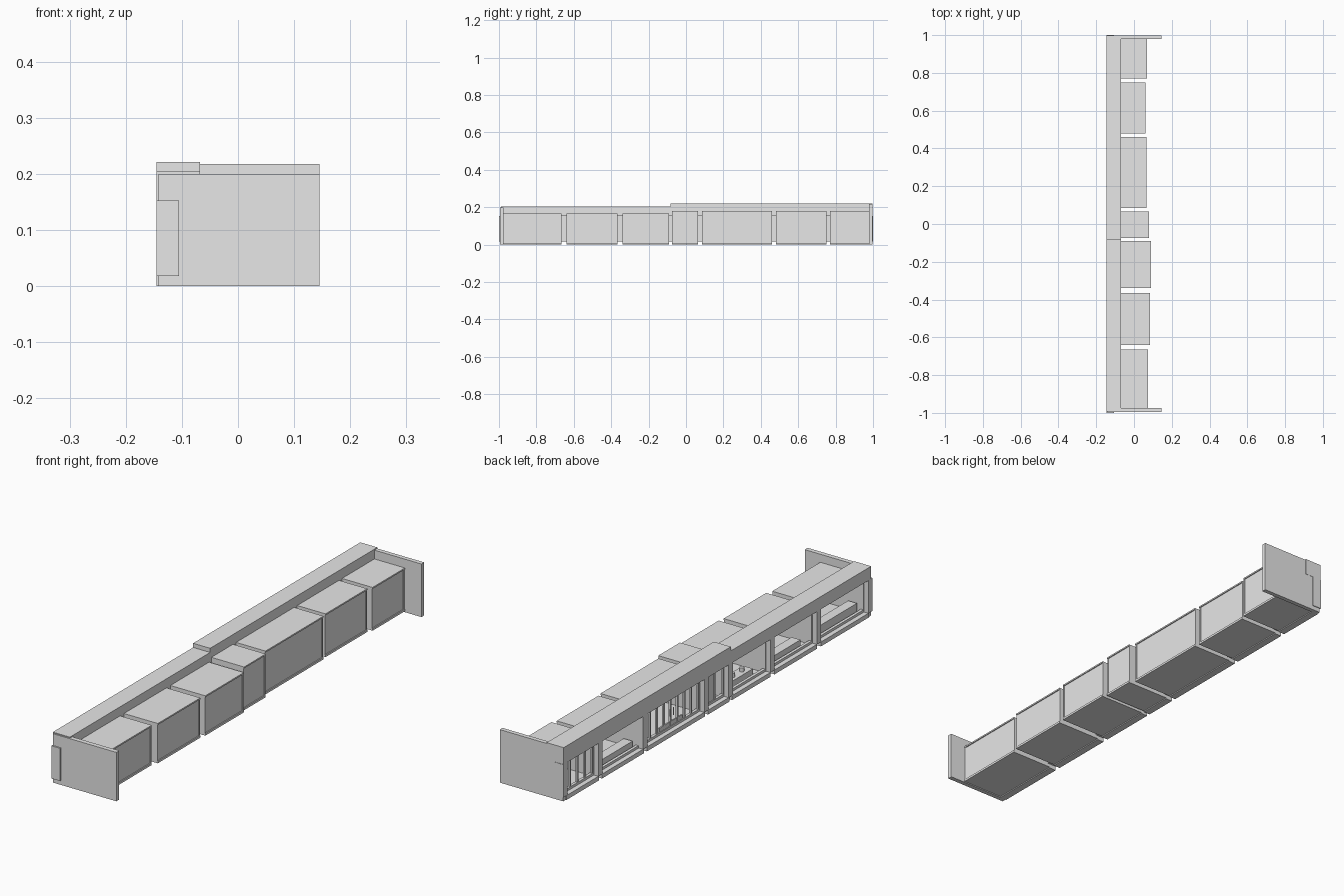
import bpy

cube = bpy.data.objects.get("Cube")
if cube:
    bpy.data.objects.remove(cube, do_unlink=True)

grey = bpy.data.materials.new("plain grey")
grey.use_nodes = True
grey.diffuse_color = (0.8, 0.8, 0.8, 1)
grey.node_tree.nodes["Principled BSDF"].inputs["Base Color"].default_value = (0.8, 0.8, 0.8, 1)


def finish(ob, name):
    ob.name = name
    ob.data.materials.append(grey)
    return ob


def box(name, x, y, z):
    """Box from (low, high) ranges on each axis."""
    bpy.ops.mesh.primitive_cube_add(size=1, location=[sum(r) / 2 for r in (x, y, z)])
    ob = bpy.context.object
    ob.scale = [r[1] - r[0] for r in (x, y, z)]
    bpy.ops.object.transform_apply(location=False, rotation=False, scale=True)
    return finish(ob, name)


def cylinder(name, x, y, z, radius):
    bpy.ops.mesh.primitive_cylinder_add(vertices=16, radius=radius, depth=z[1] - z[0],
                                        location=(x, y, sum(z) / 2))
    return finish(bpy.context.object, name)


FRONT, FASCIA_BACK = -0.145, -0.068
BASE, LINTEL = 0.018, 0.152
LOW, HIGH = 0.167, 0.181
T = 0.006

# Shop units: y range, back x, roof height
shops = [
    (-0.975, -0.665, 0.075, LOW),
    (-0.64, -0.365, 0.085, LOW),
    (-0.34, -0.09, 0.09, LOW),
    (-0.075, 0.065, 0.08, HIGH),
    (0.085, 0.46, 0.065, HIGH),
    (0.48, 0.75, 0.06, HIGH),
    (0.77, 0.98, 0.07, HIGH),
]


def shop_shell(y0, y1, back, top):
    """Hollow unit, open at the front, with its back wall slightly recessed."""
    box("shop_floor", (-0.142, back), (y0, y1), (0.004, 0.013))
    box("shop_roof", (-0.11, back), (y0, y1), (top - T, top))
    for a in (y0, y1 - T):
        box("shop_side_wall", (-0.125, back - 0.002), (a, a + T), (0.006, top - 0.002))
    box("shop_back_wall", (back - 0.01, back - 0.004), (y0, y1), (0.006, top - 0.002))
    # Doorstep and window base
    box("front_sill", (FRONT, -0.115), (y0, y1), (0, BASE))
    box("window_base", (-0.125, -0.113), (y0, y1), (BASE - 0.004, 0.028))
    box("window_head", (-0.125, -0.113), (y0, y1), (LINTEL - 0.012, LINTEL + 0.003))


for s in shops:
    shop_shell(*s)

# Pilasters between units and at both ends
gaps = [(a[1] + b[0]) / 2 for a, b in zip(shops, shops[1:])]
for y in [-0.986] + gaps + [0.986]:
    box("pilaster", (FRONT, -0.105), (y - 0.014, y + 0.014), (BASE, LINTEL))

# Continuous fascia in two heights
box("low_fascia", (FRONT, FASCIA_BACK), (-0.99, -0.083), (LINTEL, 0.204))
box("high_fascia", (FRONT, FASCIA_BACK), (-0.083, 0.998), (LINTEL, 0.221))

# End walls
box("front_end_wall", (-0.142, 0.145), (-0.994, -0.975), (0, 0.2))
box("rear_end_wall", (-0.142, 0.145), (0.979, 0.997), (0, 0.217))


def mullions(y0, y1, count):
    step = (y1 - y0) / count
    for i in range(count + 1):
        y = y0 + i * step
        box("window_mullion", (-0.123, -0.115), (y - 0.004, y + 0.004), (0.026, LINTEL))


# Glazed fronts
mullions(0.78, 0.97, 4)
mullions(0.095, 0.45, 8)
for y in (0.235, 0.31):
    box("door_rail", (-0.122, -0.116), (y - 0.037, y + 0.037), (0.028, 0.045))
for y in (0.262, 0.283):
    cylinder("door_handle", -0.127, y, (0.07, 0.1), 0.002)

# Narrow unit with a solid door
box("entrance_door", (-0.121, -0.115), (-0.01, 0.06), (0.026, LINTEL))
mullions(-0.068, -0.01, 1)

# Display counters in the open fronts
box("display_counter", (-0.105, -0.065), (0.495, 0.735), (0.012, 0.045))
box("display_counter", (-0.105, -0.065), (-0.59, -0.38), (0.012, 0.045))
box("display_counter", (-0.105, -0.065), (-0.955, -0.69), (0.012, 0.055))
box("display_table", (-0.1, -0.055), (-0.29, -0.15), (0.012, 0.04))
for y in (-0.25, -0.19):
    cylinder("display_stand", -0.078, y, (0.039, 0.056), 0.009)
